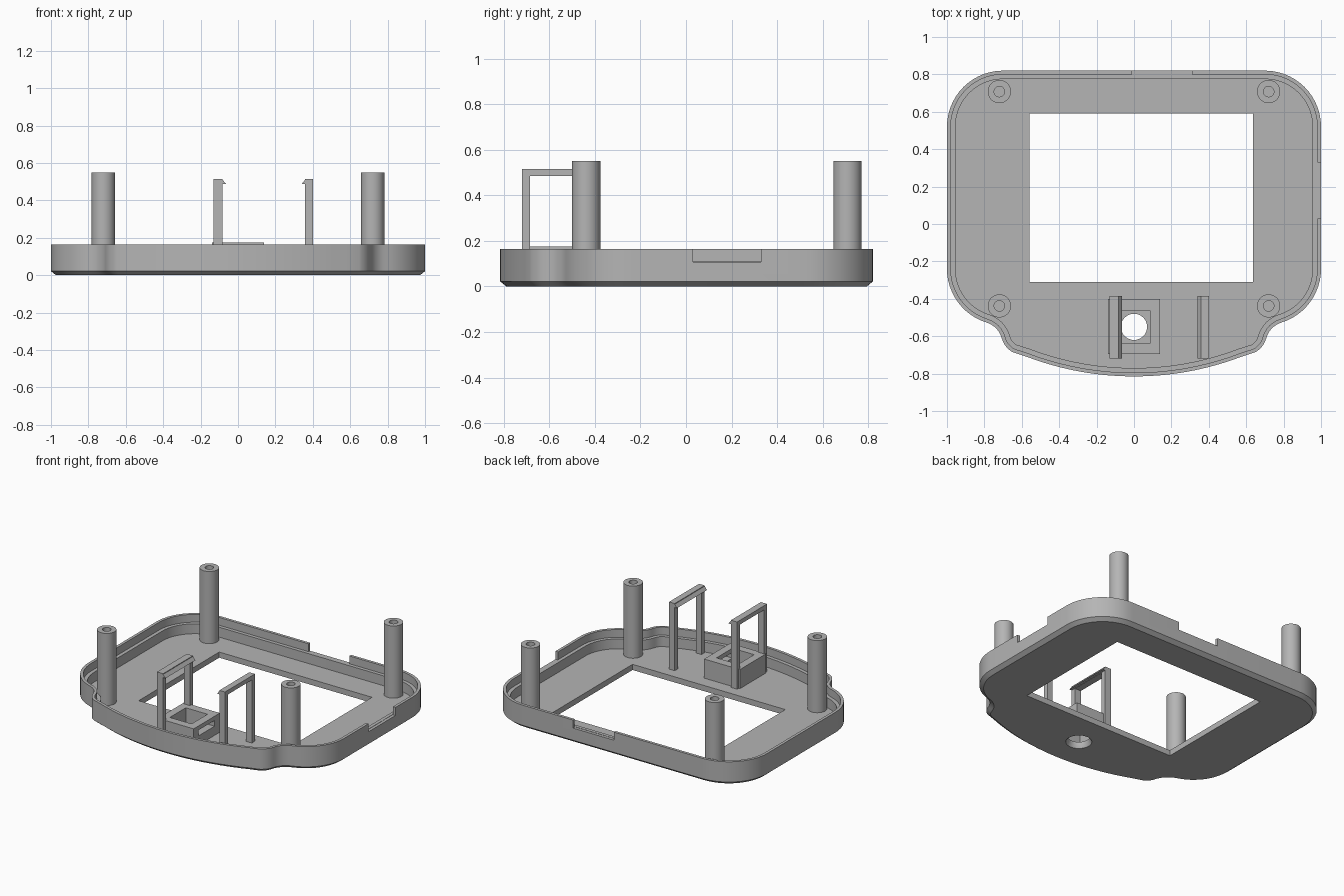
import bpy, bmesh, math
from mathutils import Vector, Matrix

if "Cube" in bpy.data.objects:
    bpy.data.objects.remove(bpy.data.objects["Cube"], do_unlink=True)

grey = bpy.data.materials.new("plain grey")
grey.use_nodes = True
grey.diffuse_color = (0.46, 0.46, 0.46, 1)
grey.node_tree.nodes["Principled BSDF"].inputs["Base Color"].default_value = grey.diffuse_color

FLOOR, LEDGE, RIM = 0.04, 0.11, 0.165


def finish(bm, name):
    bmesh.ops.recalc_face_normals(bm, faces=bm.faces)
    mesh = bpy.data.meshes.new(name)
    bm.to_mesh(mesh)
    bm.free()
    ob = bpy.data.objects.new(name, mesh)
    bpy.context.collection.objects.link(ob)
    mesh.materials.append(grey)
    return ob


def add_box(bm, x0, x1, y0, y1, z0, z1):
    centre = Vector((x0 + x1, y0 + y1, z0 + z1)) / 2
    size = Matrix.Diagonal((x1 - x0, y1 - y0, z1 - z0, 1))
    bmesh.ops.create_cube(bm, size=1, matrix=Matrix.Translation(centre) @ size)


def box(name, *bounds):
    bm = bmesh.new()
    add_box(bm, *bounds)
    return finish(bm, name)


def loft(rings, name, closed=False):
    """Skin a stack of equal rings; cap the ends, or join them when closed."""
    bm = bmesh.new()
    loops = [[bm.verts.new(p) for p in ring] for ring in rings]
    pairs = list(zip(loops, loops[1:]))
    if closed:
        pairs.append((loops[-1], loops[0]))
    else:
        bm.faces.new(loops[0])
        bm.faces.new(loops[-1])
    for a, b in pairs:
        for i in range(len(a)):
            j = (i + 1) % len(a)
            bm.faces.new((a[i], a[j], b[j], b[i]))
    return finish(bm, name)


def circle(x, y, r, z, n=40):
    return [(x + r * math.cos(math.tau * i / n), y + r * math.sin(math.tau * i / n), z)
            for i in range(n)]


def cut(ob, cutter):
    cutter.hide_render = True
    mod = ob.modifiers.new("cut", "BOOLEAN")
    mod.operation, mod.solver, mod.object = "DIFFERENCE", "EXACT", cutter
    bpy.context.view_layer.objects.active = ob
    bpy.ops.object.modifier_apply(modifier=mod.name)
    bpy.data.objects.remove(cutter, do_unlink=True)


def smooth(ob):
    bpy.ops.object.select_all(action="DESELECT")
    ob.select_set(True)
    bpy.context.view_layer.objects.active = ob
    bpy.ops.object.shade_smooth_by_angle()


# Case outline: rounded back, waisted front corners, bowed front edge
def arc(cx, cy, r, a0, a1, n):
    angles = [math.radians(a0 + (a1 - a0) * i / n) for i in range(n + 1)]
    return [Vector((cx + r * math.cos(a), cy + r * math.sin(a))) for a in angles]


half = (arc(0.70, 0.52, 0.30, 90, 0, 14) + arc(0.70, -0.24, 0.30, 0, -73, 12)
        + arc(0.823, -0.642, 0.12, 107, 165, 8)[1:]
        + arc(0.591, -0.58, 0.12, -15, -62, 6)[1:]
        + arc(0, 0.805, 1.62, -69, -90, 9))
outline = half + [Vector((-p.x, p.y)) for p in reversed(half[:-1])]


def inset(d, z):
    ring = []
    for i, p in enumerate(outline):
        before = (p - outline[i - 1]).normalized()
        after = (outline[(i + 1) % len(outline)] - p).normalized()
        t = (before + after).normalized()
        ring.append((p.x + t.y * d, p.y - t.x * d, z))
    return ring


# Tray with chamfered bottom, stepped wall and thin outer lip
section = [(0.027, 0), (0, 0.022), (0, RIM), (0.02, RIM),
           (0.02, LEDGE), (0.045, LEDGE), (0.045, FLOOR)]
tray = loft([inset(d, z) for d, z in section], "tray")
cut(tray, box("window_cutter", -0.56, 0.635, -0.31, 0.59, -0.1, 0.1))
cut(tray, loft([circle(0, -0.55, r, z) for r, z in
                [(0.089, -0.01), (0.07, 0.025), (0.07, 0.1)]], "button_hole_cutter"))
cut(tray, box("side_notch_cutter", 0.979, 1.1, 0.03, 0.33, LEDGE - 0.002, 0.3))
cut(tray, box("back_notch_cutter", -0.01, 0.31, 0.799, 0.9, LEDGE - 0.002, 0.3))
smooth(tray)

# Hollow screw posts
for x, side in ((0.72, "left"), (-0.72, "right")):
    for y, end in ((0.708, "back"), (-0.438, "front")):
        post = loft([circle(x, y, r, z) for r, z in
                     [(0.062, FLOOR - 0.01), (0.062, 0.55), (0.028, 0.55), (0.028, FLOOR + 0.02)]],
                    f"{end}_{side}_post")
        smooth(post)

# Square button housing with a side slot
housing = box("button_housing", -0.14, 0.14, -0.695, -0.402, FLOOR - 0.01, 0.175)
cut(housing, box("pit_cutter", -0.085, 0.085, -0.64, -0.462, 0, 0.3))
cut(housing, box("slot_cutter", 0.05, 0.2, -0.64, -0.462, 0.105, 0.145))

# Clip frames: two legs, a top bar and an inward wedge hook
for name, outer, inner, tip in (("right_clip", -0.13, -0.082, -0.063),
                                ("left_clip", 0.402, 0.358, 0.34)):
    x0, x1 = sorted((outer, inner))
    bm = bmesh.new()
    add_box(bm, x0, x1, -0.72, -0.685, FLOOR - 0.01, 0.485)
    add_box(bm, x0, x1, -0.42, -0.385, FLOOR - 0.01, 0.485)
    add_box(bm, x0, x1, -0.72, -0.385, 0.485, 0.515)
    wedge = [[bm.verts.new((x, y, z)) for x, z in
              ((inner, 0.487), (tip, 0.487), (inner, 0.51))] for y in (-0.72, -0.385)]
    for tri in wedge:
        bm.faces.new(tri)
    for i in range(3):
        j = (i + 1) % 3
        bm.faces.new((wedge[0][i], wedge[0][j], wedge[1][j], wedge[1][i]))
    finish(bm, name)
